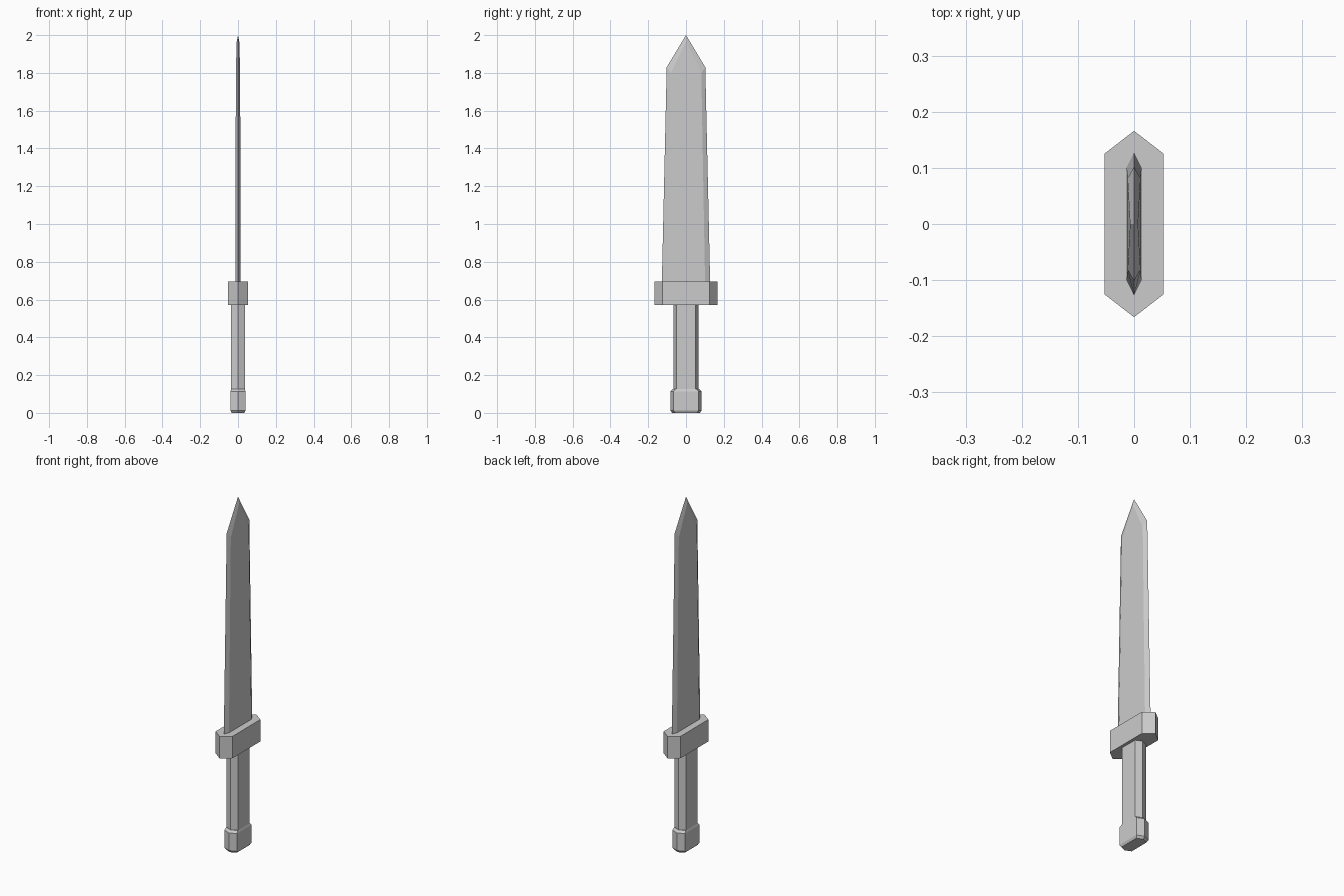
import bpy, bmesh

if "Cube" in bpy.data.objects:
    bpy.data.objects.remove(bpy.data.objects["Cube"])


def hex_ring(hx, flat, tip, z):
    """Six-sided outline: flat sides at +-hx, ridges at y = +-tip."""
    return [(hx, -flat, z), (hx, flat, z), (0, tip, z),
            (-hx, flat, z), (-hx, -flat, z), (0, -tip, z)]


def make_object(name, verts, faces):
    bm = bmesh.new()
    vs = [bm.verts.new(v) for v in verts]
    for f in faces:
        bm.faces.new([vs[i] for i in f])
    bmesh.ops.recalc_face_normals(bm, faces=bm.faces)
    mesh = bpy.data.meshes.new(name)
    bm.to_mesh(mesh)
    bm.free()
    obj = bpy.data.objects.new(name, mesh)
    bpy.context.collection.objects.link(obj)
    return obj


def loft(name, sections):
    """Capped loft through hexagonal sections (hx, flat, tip, z)."""
    verts = [v for s in sections for v in hex_ring(*s)]
    n = len(sections)
    faces = [tuple(range(6)), tuple(range(6 * (n - 1), 6 * n))]
    for r in range(n - 1):
        for i in range(6):
            j = (i + 1) % 6
            a, b = 6 * r, 6 * (r + 1)
            faces.append((a + i, a + j, b + j, b + i))
    return make_object(name, verts, faces)


# Pommel with chamfered ends
loft("pommel", [(0.033, 0.058, 0.073, 0.0), (0.040, 0.066, 0.083, 0.013),
                (0.040, 0.066, 0.083, 0.114), (0.036, 0.055, 0.070, 0.126)])

# Grip
loft("grip", [(0.036, 0.051, 0.067, 0.12), (0.036, 0.051, 0.067, 0.575)])

# Cross guard
loft("cross_guard", [(0.053, 0.125, 0.166, 0.57), (0.053, 0.125, 0.166, 0.695)])

# Blade: bevelled flat panel on both sides of a thin cutting edge
edge = [(-0.128, 0.68), (-0.102, 1.83), (0, 2.0), (0.102, 1.83), (0.128, 0.68)]
panel = [(-0.101, 0.68, 0.0135), (-0.081, 1.80, 0.0115), (0, 1.963, 0.007),
         (0.081, 1.80, 0.0115), (0.101, 0.68, 0.0135)]
verts = [(0, y, z) for y, z in edge]
for side in (1, -1):
    verts += [(side * x, y, z) for y, z, x in panel]
faces = [(0, 5, 9, 4, 14, 10)]
for start in (5, 10):
    # the panel is split into a long body and a tapering point
    faces += [(start, start + 1, start + 3, start + 4),
              (start + 1, start + 2, start + 3)]
    faces += [(i, i + 1, start + i + 1, start + i) for i in range(4)]
make_object("blade", verts, faces)
